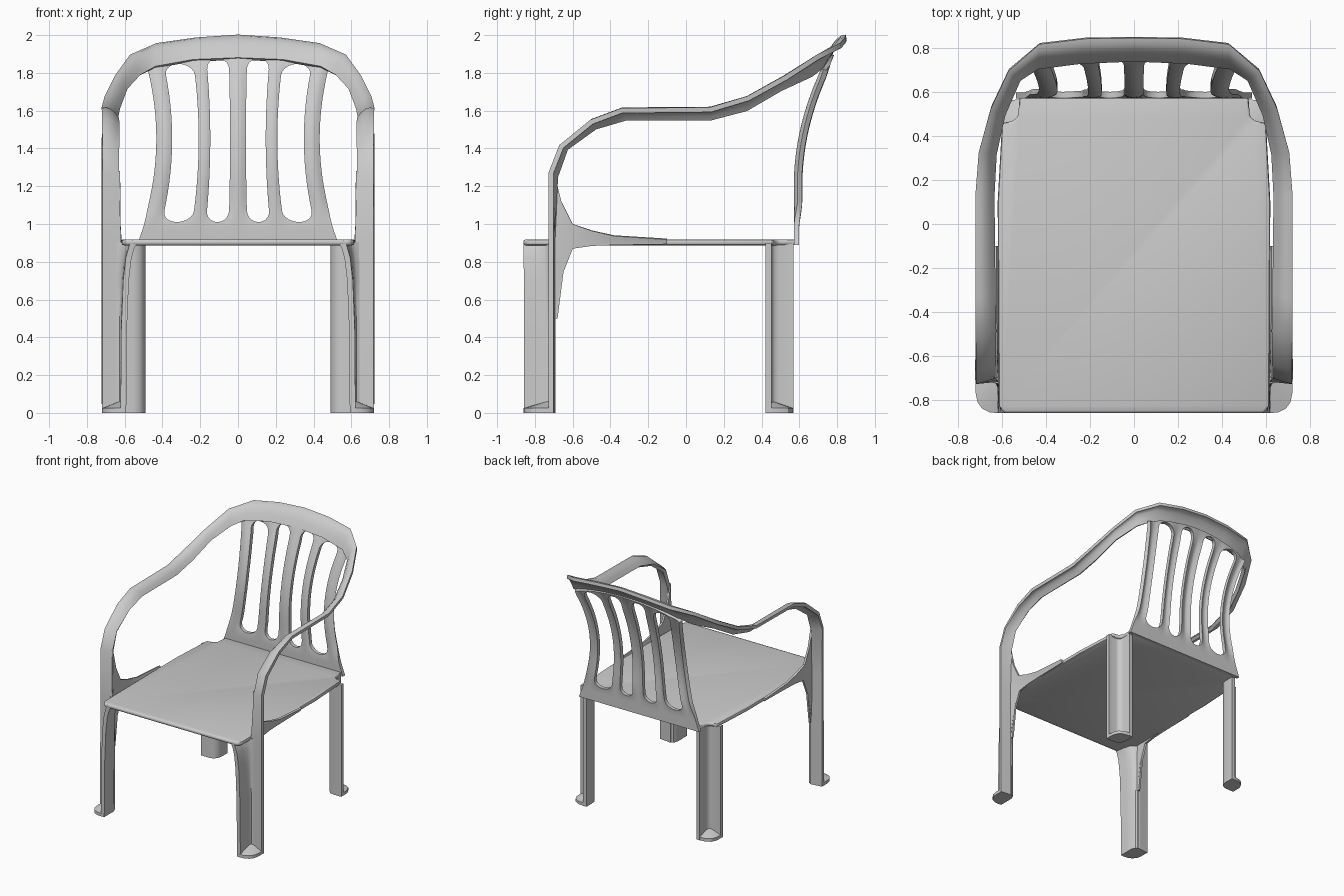
import bpy, bmesh, math
from mathutils import Vector

if "Cube" in bpy.data.objects:
    bpy.data.objects.remove(bpy.data.objects["Cube"])


def make(name, verts, faces):
    me = bpy.data.meshes.new(name)
    me.from_pydata([tuple(v) for v in verts], [], faces)
    ob = bpy.data.objects.new(name, me)
    bpy.context.collection.objects.link(ob)
    return ob


def finish(ob, thick=0, bevel=0, mirror=False, cutter=None, angle=40):
    """Add the modifiers, apply them and shade."""
    if thick:
        m = ob.modifiers.new("solid", 'SOLIDIFY')
        m.thickness, m.offset, m.use_even_offset = thick, 0, True
    if cutter:
        m = ob.modifiers.new("cut", 'BOOLEAN')
        m.operation, m.solver, m.object = 'DIFFERENCE', 'EXACT', cutter
    if bevel:
        m = ob.modifiers.new("bevel", 'BEVEL')
        m.width, m.segments, m.limit_method = bevel, 2, 'ANGLE'
    if mirror:
        m = ob.modifiers.new("mirror", 'MIRROR')
        m.use_mirror_merge = False
    bpy.ops.object.select_all(action='DESELECT')
    ob.select_set(True)
    bpy.context.view_layer.objects.active = ob
    bpy.ops.object.convert(target='MESH')
    bpy.ops.object.shade_smooth_by_angle(angle=math.radians(angle))
    return ob


def sheet(name, rows):
    """Loft a surface through rows of points."""
    n = len(rows[0])
    faces = [(i * n + j, i * n + j + 1, (i + 1) * n + j + 1, (i + 1) * n + j)
             for i in range(len(rows) - 1) for j in range(n - 1)]
    return make(name, [p for r in rows for p in r], faces)


def prism(name, pts, shift):
    """Extrude a closed outline by a vector."""
    n = len(pts)
    low = [Vector(p) for p in pts]
    verts = low + [p + Vector(shift) for p in low]
    faces = [tuple(range(n))[::-1], tuple(range(n, 2 * n))]
    faces += [(i, (i + 1) % n, n + (i + 1) % n, n + i) for i in range(n)]
    ob = make(name, verts, faces)
    bm = bmesh.new()
    bm.from_mesh(ob.data)
    bmesh.ops.recalc_face_normals(bm, faces=bm.faces)
    bm.to_mesh(ob.data)
    bm.free()
    return ob


# Arms, front straps and top rail: one continuous band (outer edge, inner edge, crown)
stations = [
    ((.72, -.715, 0), (.62, -.705, 0), 0),
    ((.72, -.715, .9), (.62, -.705, .9), 0),
    ((.72, -.715, 1.27), (.635, -.69, 1.25), 0),
    ((.72, -.66, 1.41), (.635, -.635, 1.40), .008),
    ((.72, -.50, 1.54), (.635, -.48, 1.51), .015),
    ((.72, -.34, 1.60), (.64, -.32, 1.555), .02),
    ((.72, .13, 1.605), (.645, .13, 1.555), .02),
    ((.705, .33, 1.665), (.635, .32, 1.605), .02),
    ((.65, .53, 1.775), (.595, .50, 1.71), .02),
    ((.57, .70, 1.885), (.525, .66, 1.785), .025),
    ((.43, .82, 1.945), (.44, .715, 1.83), .03),
    ((.22, .845, 1.975), (.24, .74, 1.865), .03),
    ((0, .848, 1.99), (0, .75, 1.875), .03),
]
rows = []
for o, i, crown in stations:
    o, i = Vector(o), Vector(i)
    rows.append([o.lerp(i, t) + Vector((0, 0, crown * 4 * t * (1 - t)))
                 for t in (0, .25, .5, .75, 1)])
rows += [[Vector((-p.x, p.y, p.z)) for p in r] for r in rows[-2::-1]]
finish(sheet("arms_and_top_rail", rows), thick=.026)

# Seat plate with notched rear corners
half = [(.59, -.86), (.615, -.83), (.62, .1), (.60, .46), (.55, .468), (.527, .49), (.52, .58)]
outline = half + [(-x, y) for x, y in reversed(half)]
finish(prism("seat", [(x, y, .887) for x, y in outline], (0, 0, .032)), bevel=.012)


# Backrest: waisted panel that leans back, with ribbed slats
def width(z):
    return .425 + .35 * (z - 1.45) ** 2


def lean(z):
    return .585 + .38 * max(0, z - 1.2) ** 2


rows = []
for k in range(27):
    row = []
    for j in range(-24, 25):
        s = j / 24
        z = .888 + (1.9 - .085 * s * s - .888) * k / 26
        d = min(1, min(abs(abs(s) - c) for c in (0, .42, .91)) / .1)
        fade = max(0, min(1, (z - 1.0) / .1, (1.88 - z) / .1))
        row.append((s * width(z), lean(z) + .02 * d * d * fade, z))
    rows.append(row)
panel = sheet("backrest", rows)

# Slot cutters, rounded at both ends and following the waist
cut = bmesh.new()
helpers = []
for c, h, a, b in ((.222, .123, 1.01, 1.878), (.655, .165, 1.01, 1.848)):
    for side in (1, -1):
        pts = [(c + h * math.cos(t), a + .06 + .06 * math.sin(t))
               for t in (math.pi * (1 + k / 10) for k in range(11))]
        pts += [(c + h, a + .06 + (b - a - .12) * k / 14) for k in range(1, 14)]
        pts += [(c + h * math.cos(t), b - .06 + .06 * math.sin(t))
                for t in (math.pi * k / 10 for k in range(11))]
        pts += [(c - h, b - .06 - (b - a - .12) * k / 14) for k in range(1, 14)]
        ob = prism("slot", [(side * s * width(z), .4, z) for s, z in pts], (0, .7, 0))
        cut.from_mesh(ob.data)
        helpers.append(ob)
me = bpy.data.meshes.new("slot_cutter")
cut.to_mesh(me)
cut.free()
cutter = bpy.data.objects.new("slot_cutter", me)
cutter.hide_render = True
bpy.context.collection.objects.link(cutter)
finish(panel, thick=.028, cutter=cutter)
for ob in helpers + [cutter]:
    bpy.data.objects.remove(ob, do_unlink=True)

# Front legs: inner wall of the angle section, curving in under the seat
rows = []
for z, d in ((0, 0), (.45, .004), (.7, .014), (.82, .028), (.88, .045), (.905, .06)):
    rows.append([(.607 - d, -.858, z), (.607 - d * .8, -.79, z), (.607 - d * .5, -.74, z),
                 (.617 - d * .2, -.715, z), (.64, -.705, z)])
finish(sheet("front_leg", rows), thick=.03, mirror=True)

# Back legs: angle section open to the outer corner
plan = [(.505, .568), (.505, .49), (.511, .462), (.53, .443), (.555, .437), (.625, .437)]
rows = [[(x, y, z) for x, y in plan] for z in (0, .45, .9)]
finish(sheet("back_leg", rows), thick=.03, mirror=True)


# Feet: corner fillers whose top slopes up to the inside corner
def foot(name, corner, rim):
    n = len(rim)
    verts = [(*corner, 0), (*corner, .065)]
    verts += [(x, y, 0) for x, y in rim] + [(x, y, .025) for x, y in rim]
    faces = [(0, 2 + i + 1, 2 + i) for i in range(n - 1)]
    faces += [(1, 2 + n + i, 2 + n + i + 1) for i in range(n - 1)]
    faces += [(2 + i, 3 + i, 3 + n + i, 2 + n + i) for i in range(n - 1)]
    faces += [(0, 2, 2 + n, 1), (0, 1, 1 + 2 * n, 1 + n)]
    ob = make(name, verts, faces)
    bm = bmesh.new()
    bm.from_mesh(ob.data)
    bmesh.ops.recalc_face_normals(bm, faces=bm.faces)
    bm.to_mesh(ob.data)
    bm.free()
    finish(ob, mirror=True, angle=30)


foot("front_foot", (.615, -.72), [(.615, -.86), (.655, -.857), (.69, -.84), (.712, -.81), (.72, -.77), (.72, -.72)])
foot("back_foot", (.515, .447), [(.625, .447), (.623, .50), (.605, .54), (.57, .562), (.515, .568)])

# Gussets that sweep the seat edge up into the front straps
edge = [(-.70, 1.28, .5), (-.66, 1.12, .72), (-.60, 1.0, .87), (-.50, .965, .885),
        (-.38, .938, .89), (-.1, .92, .895)]
rows = [[(.632 - .012 * min(1, t * (1.5 - z) / .5), y, z + (b - z) * t)
         for t in (0, .33, .66, 1)] for y, z, b in edge]
finish(sheet("arm_gusset", rows), thick=.016, mirror=True)
under = [(.617, -.70, .5), (.617, -.68, .5), (.617, -.63, .89), (.617, -.70, .89)]
finish(prism("lower_gusset", under, (.014, 0, 0)), mirror=True)
